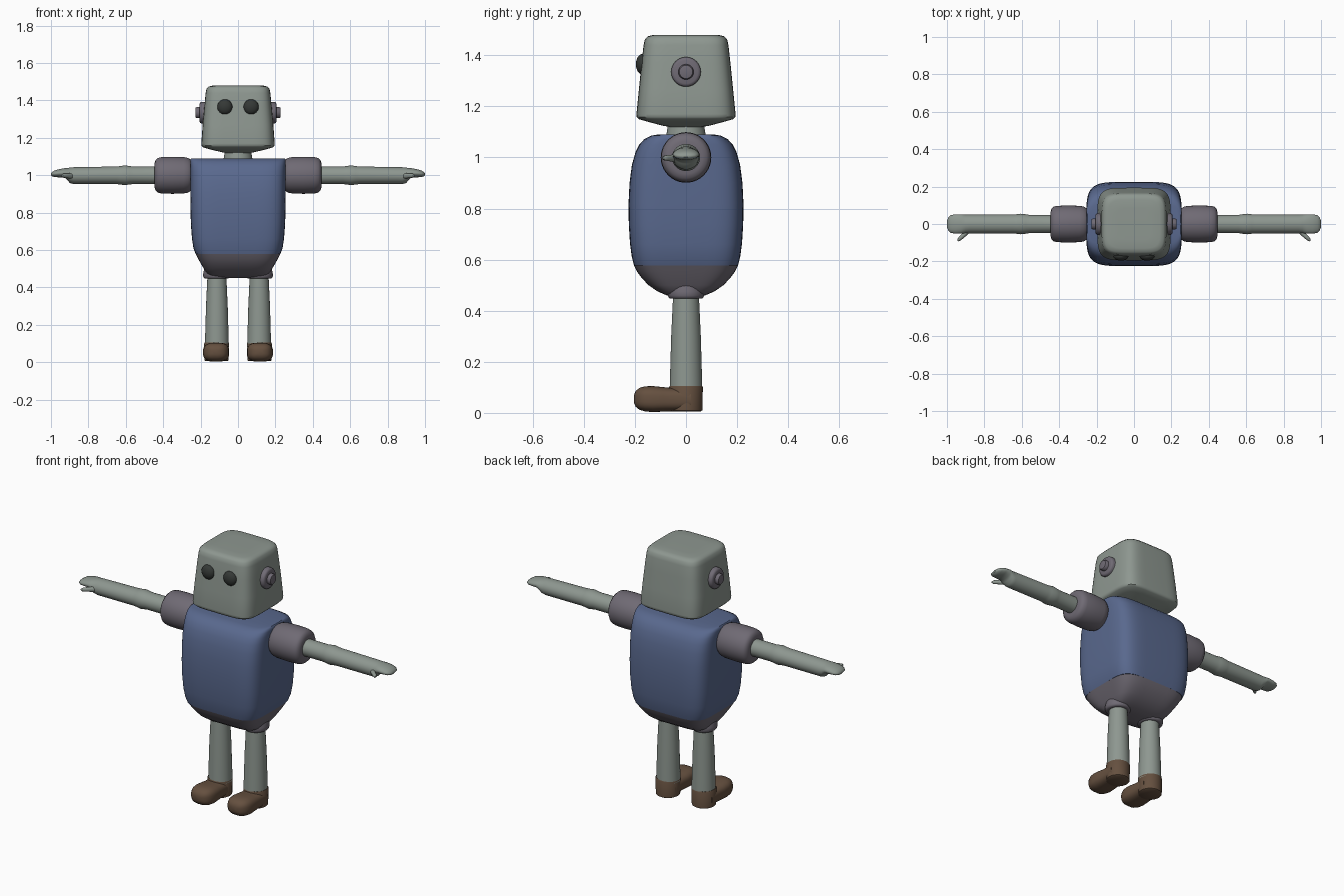
import bpy, bmesh, math

COLORS = {
    "pale": (0.27, 0.31, 0.28), "blue": (0.10, 0.14, 0.27),
    "joint": (0.16, 0.145, 0.175), "brown": (0.13, 0.08, 0.05),
    "dark": (0.035, 0.04, 0.037),
}
MATS = {}
for key, c in COLORS.items():
    MATS[key] = bpy.data.materials.new(key)
    MATS[key].diffuse_color = (*c, 1)


def spow(v, p):
    return math.copysign(abs(v) ** p, v)


def loft(name, rings, color, axis="z", n=2, seg=40, side=1):
    """Skin rounded sections; ring = (position on axis, centre u, centre v, radius u, radius v)."""
    bm = bmesh.new()
    loops = []
    for t, cu, cv, ru, rv in rings:
        loop = []
        for i in range(seg):
            a = 2 * math.pi * i / seg
            u = cu + ru * spow(math.cos(a), 2 / n)
            v = cv + rv * spow(math.sin(a), 2 / n)
            x, y, z = {"x": (t, u, v), "y": (u, t, v), "z": (u, v, t)}[axis]
            loop.append(bm.verts.new((x * side, y, z)))
        loops.append(loop)
    for a, b in zip(loops, loops[1:]):
        for i in range(seg):
            j = (i + 1) % seg
            bm.faces.new((a[i], a[j], b[j], b[i]))
    bm.faces.new(loops[0])
    bm.faces.new(loops[-1])
    bmesh.ops.recalc_face_normals(bm, faces=bm.faces)
    me = bpy.data.meshes.new(name)
    bm.to_mesh(me)
    bm.free()
    me.materials.append(MATS[color])
    ob = bpy.data.objects.new(name, me)
    bpy.context.collection.objects.link(ob)
    bpy.ops.object.select_all(action="DESELECT")
    ob.select_set(True)
    bpy.context.view_layer.objects.active = ob
    bpy.ops.object.shade_smooth_by_angle(angle=math.radians(42))
    return ob


def turned(name, prof, color, axis="z", cu=0, cv=0, side=1):
    """Round part from (position, radius) pairs."""
    return loft(name, [(t, cu, cv, r, r) for t, r in prof], color, axis, side=side)


def stack(rows):
    return [(z, 0, 0, hx, hy) for z, hx, hy in rows]


# Torso and pelvis
loft("torso", stack([(0.578, 0.226, 0.204), (0.61, 0.238, 0.212), (0.66, 0.246, 0.219),
                     (0.74, 0.252, 0.224), (0.82, 0.254, 0.225), (0.90, 0.255, 0.221),
                     (0.97, 0.255, 0.212), (1.02, 0.255, 0.198), (1.05, 0.255, 0.183),
                     (1.072, 0.255, 0.163), (1.085, 0.254, 0.138), (1.09, 0.25, 0.11)]),
     "blue", n=5, seg=64)
loft("pelvis", stack([(0.452, 0.10, 0.04), (0.458, 0.14, 0.07), (0.475, 0.165, 0.11),
                      (0.50, 0.182, 0.147), (0.53, 0.20, 0.175), (0.555, 0.214, 0.193),
                      (0.578, 0.226, 0.204)]), "joint", n=4.5, seg=64)

# Neck and head
turned("neck", [(1.07, 0.08), (1.10, 0.075), (1.14, 0.068)], "pale")
loft("head", stack([(1.118, 0.06, 0.05), (1.124, 0.09, 0.09), (1.14, 0.155, 0.15),
                    (1.150, 0.188, 0.185), (1.158, 0.195, 0.193), (1.17, 0.196, 0.194),
                    (1.27, 0.189, 0.184), (1.37, 0.18, 0.174), (1.44, 0.173, 0.166),
                    (1.463, 0.168, 0.161), (1.474, 0.158, 0.15), (1.479, 0.138, 0.13),
                    (1.48, 0.09, 0.085)]), "pale", n=5, seg=64)

LIMB = [(0.42, 0, 1.0, 0.048, 0.048), (0.56, 0, 1.0, 0.049, 0.047), (0.58, 0, 1.0, 0.052, 0.049),
        (0.605, 0, 1.0, 0.055, 0.053), (0.63, 0, 1.0, 0.052, 0.049), (0.65, 0, 1.0, 0.051, 0.047),
        (0.88, 0, 0.998, 0.05, 0.045), (0.90, 0, 1.0, 0.05, 0.041), (0.912, 0, 1.007, 0.051, 0.032),
        (0.925, 0, 1.012, 0.052, 0.026), (0.955, 0, 1.011, 0.052, 0.022),
        (0.98, 0, 1.008, 0.047, 0.018), (0.993, 0, 1.006, 0.036, 0.012), (1.0, 0, 1.005, 0.016, 0.004)]

for side, tag in ((-1, "right"), (1, "left")):
    # Eyes: flattened domes on the face
    dome = [(-0.17 - 0.026 * math.sin(a), 0.041 * math.cos(a))
            for a in [math.radians(d) for d in (-30, 0, 20, 40, 55, 70, 82, 88)]]
    turned(tag + "_eye", dome, "dark", "y", 0.07, 1.365, side)

    # Ears: disc and knob
    turned(tag + "_ear_disc", [(0.15, 0.058), (0.196, 0.058), (0.203, 0.054), (0.206, 0.046)],
           "joint", "x", 0, 1.335, side)
    turned(tag + "_ear_knob", [(0.19, 0.03), (0.22, 0.03), (0.226, 0.026), (0.228, 0.018)],
           "joint", "x", 0, 1.335, side)

    # Shoulder barrel
    turned(tag + "_shoulder", [(0.24, 0.07), (0.255, 0.085), (0.268, 0.093), (0.29, 0.097),
                               (0.35, 0.099), (0.41, 0.097), (0.43, 0.092), (0.441, 0.081),
                               (0.446, 0.065), (0.446, 0.04)], "joint", "x", 0, 1.0, side)

    # Arm with flat mitten hand and thumb
    loft(tag + "_arm", LIMB, "pale", "x", side=side, seg=32)
    loft(tag + "_thumb", [(0.875, -0.025, 0.995, 0.016, 0.014), (0.90, -0.05, 0.997, 0.016, 0.014),
                          (0.92, -0.068, 0.998, 0.015, 0.012), (0.936, -0.081, 0.998, 0.012, 0.01),
                          (0.944, -0.086, 0.998, 0.005, 0.005)], "pale", "x", side=side, seg=20)

    # Leg and hip cuff
    turned(tag + "_leg", [(0.09, 0.064), (0.30, 0.058), (0.47, 0.05)], "pale", "z", 0.113, 0, side)
    turned(tag + "_hip_cuff", [(0.447, 0.05), (0.447, 0.062), (0.452, 0.068), (0.46, 0.071),
                               (0.475, 0.071), (0.50, 0.065)], "joint", "z", 0.115, 0, side)

    # Boot: heel cylinder and rounded toe
    turned(tag + "_boot_heel", [(0.006, 0.058), (0.01, 0.064), (0.10, 0.066), (0.106, 0.063)],
           "brown", "z", 0.115, 0, side)
    loft(tag + "_boot_toe", [(0.02, 0.116, 0.053, 0.064, 0.046), (-0.06, 0.117, 0.052, 0.065, 0.046),
                             (-0.09, 0.117, 0.053, 0.068, 0.048), (-0.13, 0.117, 0.054, 0.07, 0.051),
                             (-0.16, 0.117, 0.055, 0.066, 0.049), (-0.182, 0.117, 0.055, 0.056, 0.043),
                             (-0.197, 0.117, 0.055, 0.04, 0.031), (-0.204, 0.117, 0.055, 0.018, 0.014)],
         "brown", "y", n=2.8, side=side)
